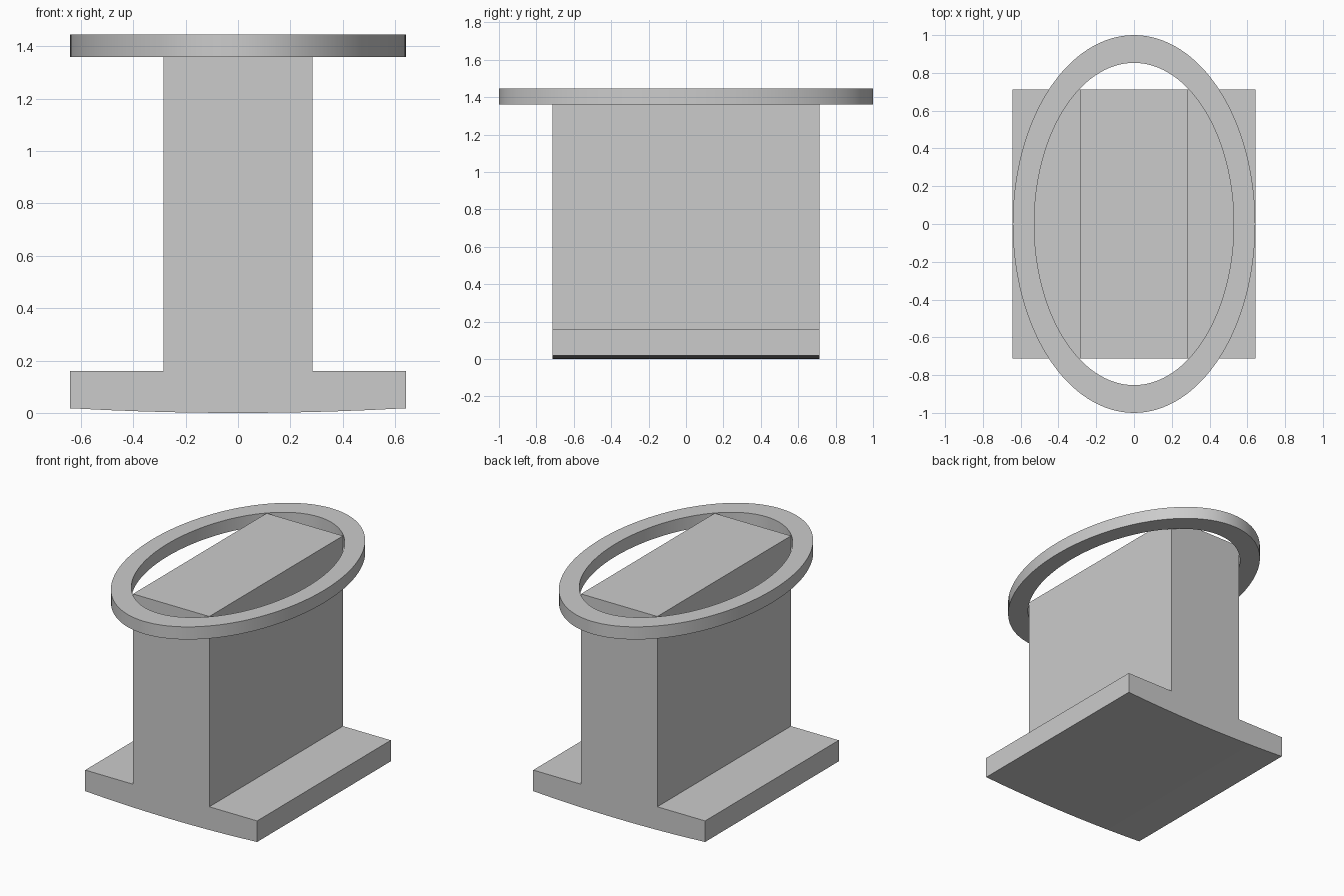
import bpy
import bmesh
import math

cube = bpy.data.objects.get("Cube")
if cube:
    bpy.data.objects.remove(cube, do_unlink=True)

# One plain grey for everything
grey = bpy.data.materials.new("light grey")
grey.use_nodes = True
colour = (0.6, 0.6, 0.6, 1)
grey.diffuse_color = colour
grey.node_tree.nodes["Principled BSDF"].inputs["Base Color"].default_value = colour


def finish(bm, name):
    bmesh.ops.recalc_face_normals(bm, faces=bm.faces)
    mesh = bpy.data.meshes.new(name)
    bm.to_mesh(mesh)
    bm.free()
    obj = bpy.data.objects.new(name, mesh)
    bpy.context.collection.objects.link(obj)
    mesh.materials.append(grey)
    bpy.ops.object.select_all(action='DESELECT')
    obj.select_set(True)
    bpy.context.view_layer.objects.active = obj
    bpy.ops.object.shade_smooth_by_angle(angle=math.radians(30))
    return obj


HALF_W, HALF_D, TOP = 0.642, 0.713, 1.445

# Pedestal: inverted T profile with a slightly bowed underside, extruded in y
WEB, FLANGE, SAG, STEPS = 0.285, 0.16, 0.018, 9
profile = [(HALF_W, FLANGE), (WEB, FLANGE), (WEB, TOP),
           (-WEB, TOP), (-WEB, FLANGE), (-HALF_W, FLANGE)]
for i in range(STEPS + 1):
    t = 2 * i / STEPS - 1
    profile.append((t * HALF_W, SAG * t * t))
lowest = min(z for x, z in profile)
profile = [(x, z - lowest if z < FLANGE else z) for x, z in profile]

bm = bmesh.new()
face = bm.faces.new([bm.verts.new((x, -HALF_D, z)) for x, z in profile])
swept = bmesh.ops.extrude_face_region(bm, geom=[face], use_keep_orig=True)
bmesh.ops.translate(bm, vec=(0, 2 * HALF_D, 0),
                    verts=[v for v in swept["geom"] if isinstance(v, bmesh.types.BMVert)])
finish(bm, "pedestal")

# Oval rim: rectangular section carried around an ellipse
RIM_BOTTOM, SIDES = 1.36, 128
section = [(HALF_W, 1, RIM_BOTTOM), (HALF_W, 1, TOP),
           (0.528, 0.853, TOP), (0.528, 0.853, RIM_BOTTOM)]
bm = bmesh.new()
loops = []
for i in range(SIDES):
    a = math.tau * i / SIDES
    loops.append([bm.verts.new((rx * math.cos(a), ry * math.sin(a), z))
                  for rx, ry, z in section])
for i, loop in enumerate(loops):
    following = loops[(i + 1) % SIDES]
    for j in range(4):
        k = (j + 1) % 4
        bm.faces.new((loop[j], following[j], following[k], loop[k]))
finish(bm, "oval_rim")
